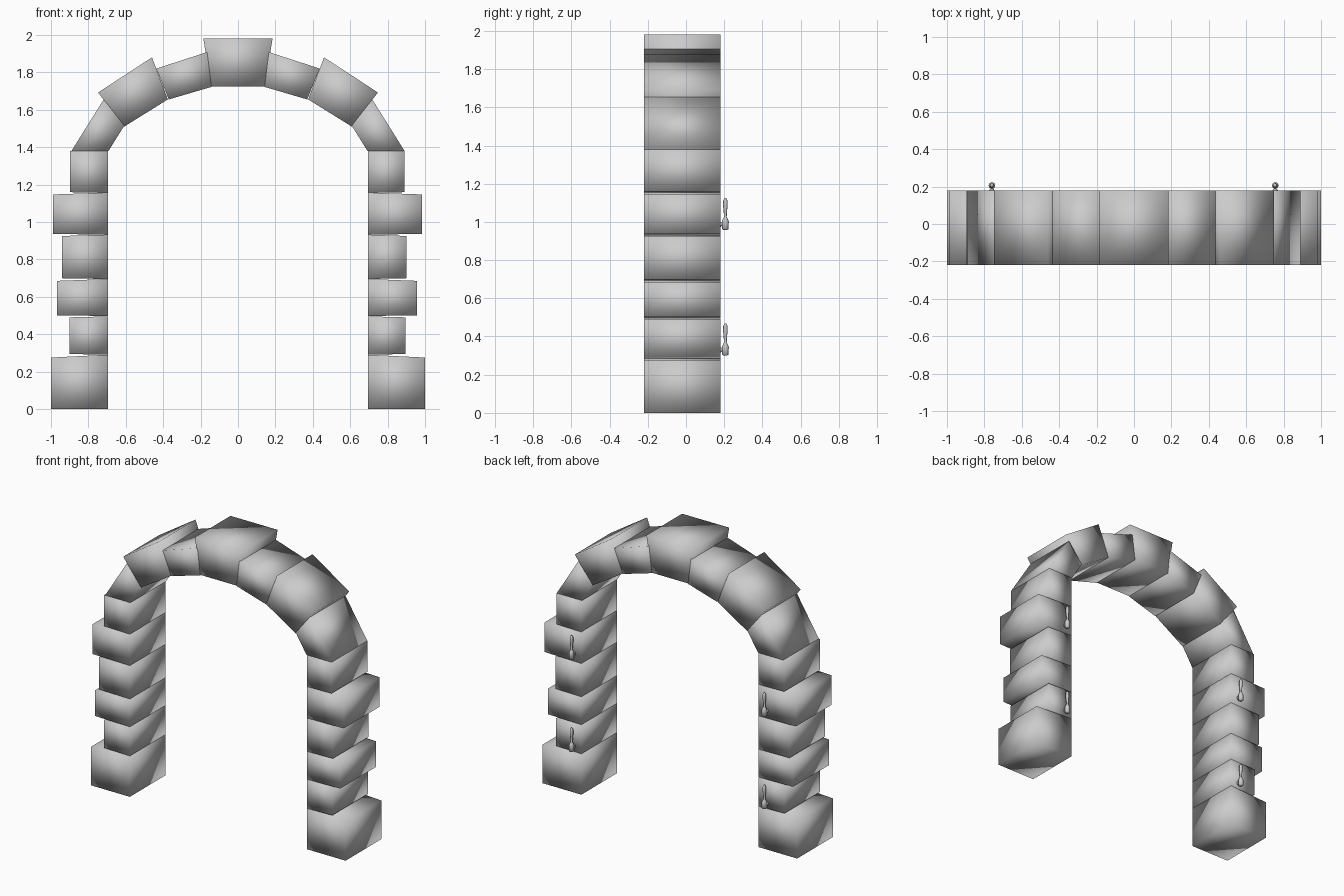
import bpy, bmesh, math
from mathutils import Matrix

if "Cube" in bpy.data.objects:
    bpy.data.objects.remove(bpy.data.objects["Cube"])

FRONT, BACK = -0.22, 0.18


def make_object(name, bm):
    bmesh.ops.recalc_face_normals(bm, faces=bm.faces)
    for f in bm.faces:
        f.smooth = True
    me = bpy.data.meshes.new(name)
    bm.to_mesh(me)
    bm.free()
    ob = bpy.data.objects.new(name, me)
    bpy.context.collection.objects.link(ob)
    return ob


def stone(name, outline):
    """Stone block: an x-z outline extruded through the arch depth."""
    bm = bmesh.new()
    face = bm.faces.new([bm.verts.new((x, FRONT, z)) for x, z in outline])
    ext = bmesh.ops.extrude_face_region(bm, geom=[face])["geom"]
    verts = [v for v in ext if isinstance(v, bmesh.types.BMVert)]
    bmesh.ops.translate(bm, verts=verts, vec=(0, BACK - FRONT, 0))
    return make_object(name, bm)


def lathe(bm, profile, matrix, sides=8):
    """Closed turned shape from (radius, height) pairs."""
    rings = []
    for r, h in profile:
        rings.append([bm.verts.new(matrix @ Matrix.Rotation(2 * math.pi * i / sides, 4, 'Z')
                                   @ Matrix.Translation((r, 0, h)).to_translation())
                      for i in range(sides)])
    for a, b in zip(rings, rings[1:]):
        for i in range(sides):
            j = (i + 1) % sides
            bm.faces.new((a[i], a[j], b[j], b[i]))
    bm.faces.new(rings[0])
    bm.faces.new(rings[-1])


# Pillar stones: bottom z, outer top z, inner top z, outer x left, outer x right
courses = [
    (0.0, 0.275, 0.29, 1.0, 1.0),
    (0.29, 0.49, 0.495, 0.90, 0.895),
    (0.497, 0.685, 0.695, 0.968, 0.957),
    (0.695, 0.925, 0.932, 0.94, 0.90),
    (0.932, 1.147, 1.157, 0.99, 0.985),
    (1.155, 1.38, 1.38, 0.898, 0.89),
]
for s, side in ((-1, "left"), (1, "right")):
    for i, (z0, zo, zi, xl, xr) in enumerate(courses):
        xo = xl if s < 0 else xr
        stone(f"{side}_pillar_stone_{i + 1}",
              [(s * 0.696, z0), (s * xo, z0 + 0.004 * (i > 0)), (s * xo, zo), (s * 0.696, zi)])

# Arch stones, mirrored left and right
arch = [
    [(0.89, 1.38), (0.692, 1.38), (0.608, 1.515), (0.718, 1.655)],
    [(0.748, 1.692), (0.46, 1.88), (0.375, 1.655), (0.608, 1.51)],
    [(0.437, 1.82), (0.165, 1.908), (0.142, 1.722), (0.37, 1.655)],
]
for s, side in ((-1, "left"), (1, "right")):
    for i, pts in enumerate(arch):
        stone(f"{side}_arch_stone_{i + 1}", [(s * x, z) for x, z in pts])
stone("keystone", [(-0.185, 1.98), (0.185, 1.98), (0.142, 1.725), (-0.145, 1.725)])

# Hinge pins on the back of the pillars
pin = [(0.008, 0.0), (0.017, 0.005), (0.018, 0.045), (0.012, 0.06), (0.007, 0.068),
       (0.009, 0.10), (0.012, 0.13), (0.011, 0.155), (0.005, 0.168)]
bar = [(0.016, 0.0), (0.007, 0.012), (0.007, 0.03)]
for x, side in ((-0.76, "left"), (0.755, "right")):
    for z, level in ((0.30, "lower"), (0.957, "upper")):
        bm = bmesh.new()
        lathe(bm, pin, Matrix.Translation((x, 0.206, z)))
        lathe(bm, bar, Matrix.Translation((x, BACK - 0.002, z + 0.03))
              @ Matrix.Rotation(-math.pi / 2, 4, 'X'))
        make_object(f"{side}_{level}_hinge_pin", bm)
